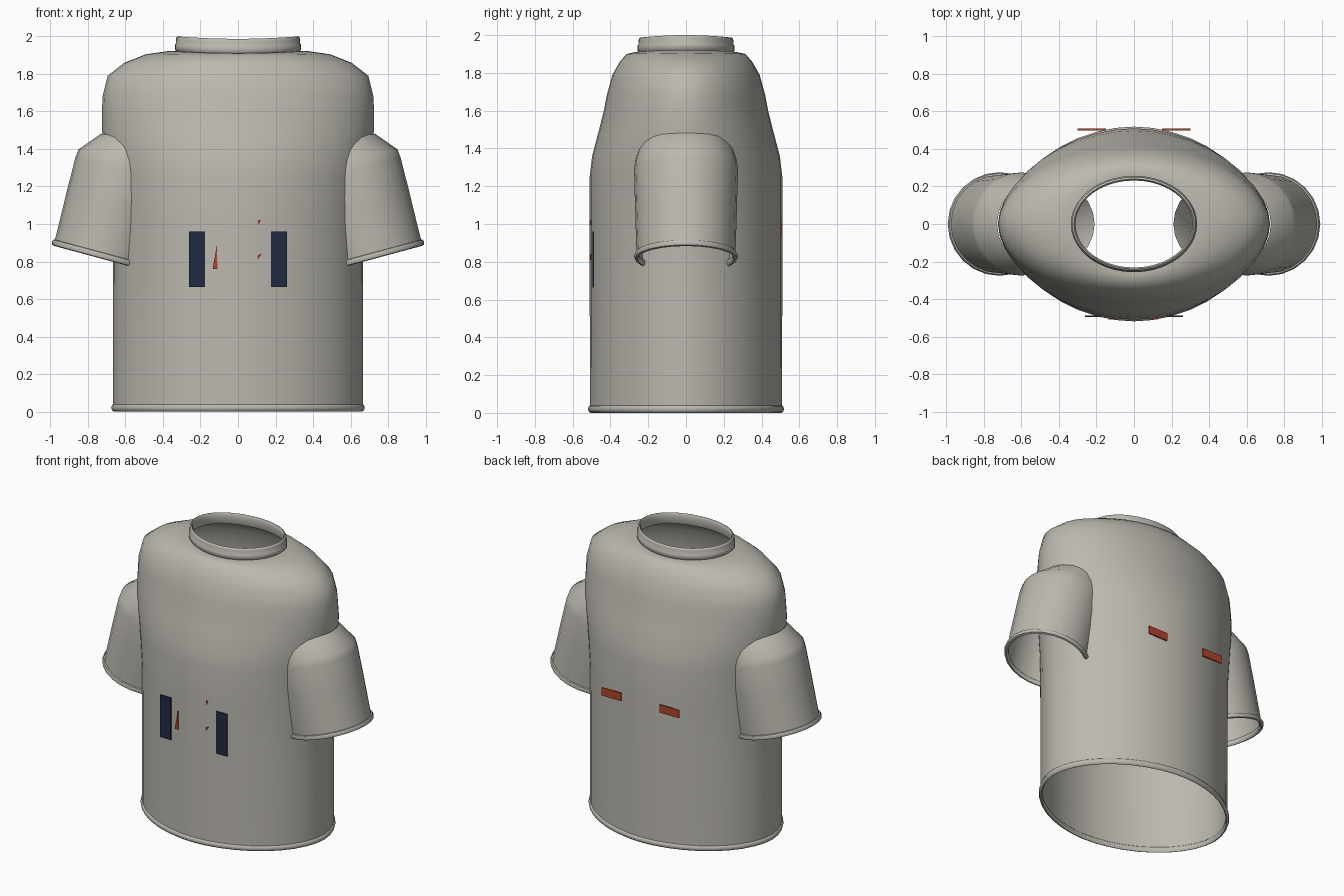
import bpy, bmesh, math

if "Cube" in bpy.data.objects:
    bpy.data.objects.remove(bpy.data.objects["Cube"])


def material(name, rgb):
    m = bpy.data.materials.new(name)
    m.diffuse_color = (*rgb, 1)
    m.use_nodes = True
    m.node_tree.nodes["Principled BSDF"].inputs["Base Color"].default_value = m.diffuse_color
    return m


CLOTH = material("warm_grey_cloth", (0.50, 0.48, 0.43))
NAVY = material("dark_navy", (0.015, 0.023, 0.055))
RED = material("brick_red", (0.45, 0.055, 0.025))


def add_object(name, bm, mat, smooth=True):
    me = bpy.data.meshes.new(name)
    bm.to_mesh(me)
    bm.free()
    me.materials.append(mat)
    ob = bpy.data.objects.new(name, me)
    bpy.context.collection.objects.link(ob)
    if smooth:
        bpy.ops.object.select_all(action='DESELECT')
        ob.select_set(True)
        bpy.context.view_layer.objects.active = ob
        bpy.ops.object.shade_smooth_by_angle(angle=math.radians(50))
    return ob


def loft(name, rings, close=False):
    """Skin a list of point loops."""
    bm = bmesh.new()
    loops = [[bm.verts.new(p) for p in ring] for ring in rings]
    n = len(loops[0])
    pairs = list(zip(loops, loops[1:]))
    if close:
        pairs.append((loops[-1], loops[0]))
    for a, b in pairs:
        for i in range(n):
            j = (i + 1) % n
            bm.faces.new((a[i], a[j], b[j], b[i]))
    if close:
        bmesh.ops.recalc_face_normals(bm, faces=bm.faces)
    return add_object(name, bm, CLOTH)


def spow(v, e):
    return math.copysign(abs(v) ** e, v)


def oval(z, rx, ry, dip=0.0, n=40, power=1.9):
    """Horizontal oval loop; dip lowers its front and back."""
    pts = []
    for i in range(n):
        t = 2 * math.pi * i / n
        c, s = math.cos(t), math.sin(t)
        pts.append((rx * spow(c, 2 / power), ry * spow(s, 2 / power), z - dip * s * s))
    return pts


# Torso shell, open at the neck and the waist
torso = [(0.03, .665, .508, 0), (0.2, .665, .508, 0), (0.6, .665, .51, 0),
         (1.0, .668, .51, 0), (1.25, .69, .51, 0), (1.36, .708, .497, 0),
         (1.5, .725, .46, 0), (1.60, .725, .435, 0), (1.68, .722, .42, 0),
         (1.79, .695, .39, 0), (1.86, .605, .35, 0), (1.905, .49, .315, .005),
         (1.922, .37, .27, .012), (1.922, .325, .245, .015)]
loft("torso", [oval(z, x, y, d) for z, x, y, d in torso])

# Waist hem roll
hem = [(0, .66, .503), (0.005, .671, .514), (0.02, .676, .519), (0.036, .671, .514),
       (0.04, .662, .505), (0.03, .652, .495), (0.01, .652, .495)]
loft("waist_hem", [oval(*h) for h in hem], True)

# Standing neck band with a rolled top edge
band = [(1.918, .325, .245), (1.928, .336, .256), (1.955, .337, .257), (1.965, .33, .25),
        (1.985, .331, .251), (1.997, .327, .247), (2.0, .32, .24), (1.99, .312, .232),
        (1.965, .316, .236), (1.94, .313, .233)]
loft("neck_band", [oval(z, x, y, .013, power=2) for z, x, y in band], True)


def tilted(side, cx, cz, r, ry, slope, n=24):
    """Sleeve loop around (cx, cz), rising outwards by slope."""
    pts = []
    for i in range(n):
        t = 2 * math.pi * i / n
        dx = r * math.cos(t)
        pts.append((side * (cx + dx), side * ry * math.sin(t), cz + slope * dx))
    return pts


# Sleeves, open at the cuff and running into the torso
for side, label in ((1, "right"), (-1, "left")):
    rings = [(.717, .835, .262, .262, .27), (.70, .90, .262, .264, .27),
             (.65, 1.10, .264, .27, .26), (.60, 1.29, .266, .275, .25),
             (.588, 1.335, .262, .268, .24), (.47, 1.44, .26, .24, .16)]
    loft(label + "_sleeve", [tilted(side, *r) for r in rings])
    # Cuff roll
    cuff = []
    for k in range(7):
        a = 2 * math.pi * k / 7
        u, w = .014 * math.cos(a), .017 * math.sin(a)
        cuff.append(tilted(side, .717 - .27 * w, .83 + w, .262 + u, .262 + u, .27))
    loft(label + "_cuff", cuff, True)


def plate(name, outline, y0, y1, mat):
    """Flat plate from an x-z outline."""
    bm = bmesh.new()
    a = [bm.verts.new((x, y0, z)) for x, z in outline]
    b = [bm.verts.new((x, y1, z)) for x, z in outline]
    bm.faces.new(a)
    bm.faces.new(b[::-1])
    for i in range(len(a)):
        j = (i + 1) % len(a)
        bm.faces.new((a[j], a[i], b[i], b[j]))
    bmesh.ops.recalc_face_normals(bm, faces=bm.faces)
    add_object(name, bm, mat, False)


def box(x0, x1, z0, z1):
    return [(x0, z0), (x1, z0), (x1, z1), (x0, z1)]


# Navy front strips and red back tabs
for s, label in ((1, "right"), (-1, "left")):
    plate(label + "_front_strip", box(s * .175, s * .26, .665, .96), -.495, -.487, NAVY)
    plate(label + "_back_tab", box(s * .15, s * .30, .95, 1.005), .499, .508, RED)

# Small red slivers on the chest
plate("red_sliver", [(-.135, .76), (-.11, .76), (-.112, .89)], -.508, -.500, RED)
plate("upper_red_fleck", [(.105, 1.02), (.12, 1.02), (.108, .995)], -.508, -.500, RED)
plate("lower_red_fleck", [(.105, .81), (.125, .84), (.105, .835)], -.508, -.500, RED)
